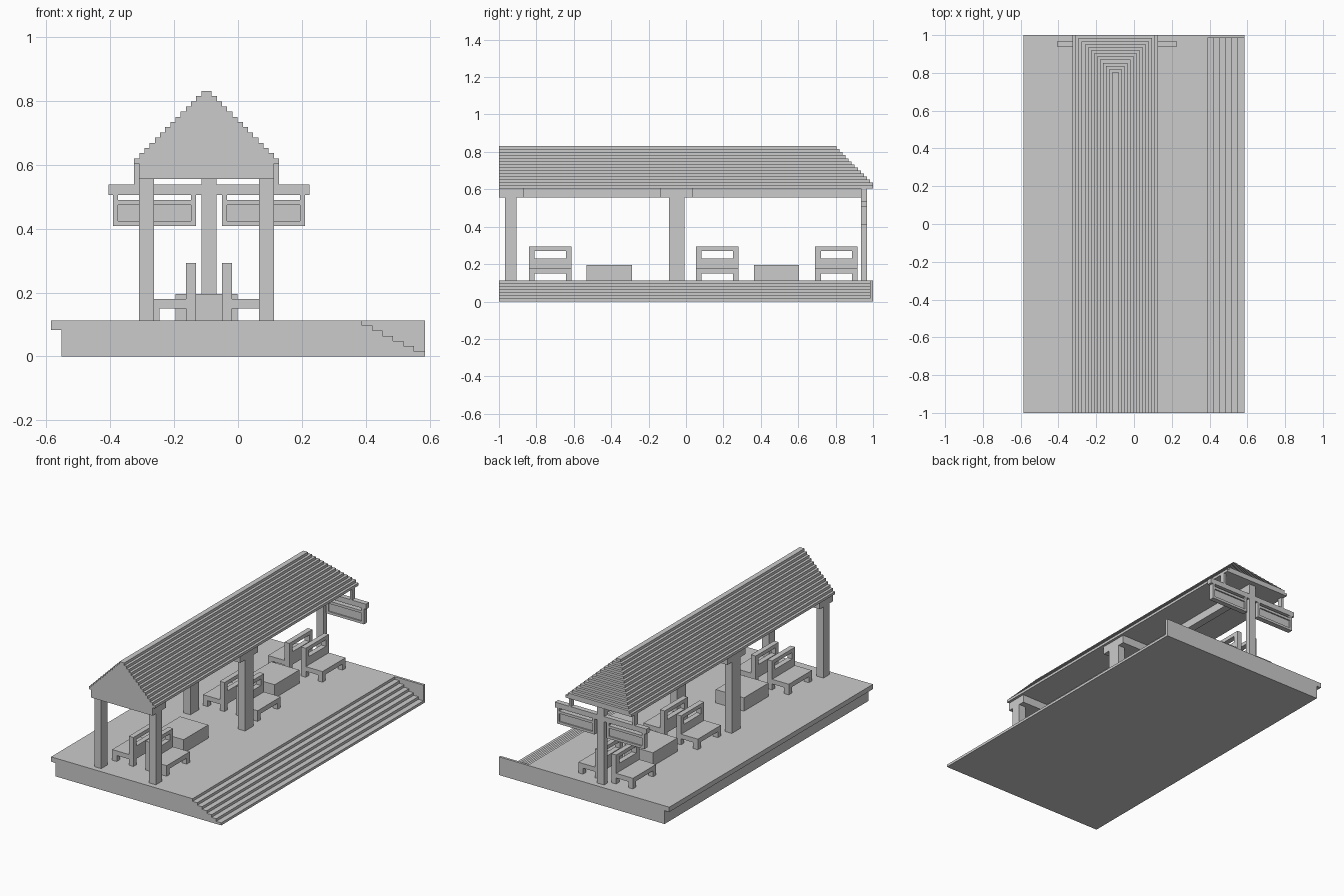
import bpy, bmesh

if "Cube" in bpy.data.objects:
    bpy.data.objects.remove(bpy.data.objects["Cube"])

CX = -0.0985      # roof centre line
BX = -0.0905      # bench / centre post line
DECK = 0.113      # platform top


def finish(name, bm):
    bmesh.ops.recalc_face_normals(bm, faces=bm.faces)
    me = bpy.data.meshes.new(name)
    bm.to_mesh(me)
    bm.free()
    ob = bpy.data.objects.new(name, me)
    bpy.context.collection.objects.link(ob)
    return ob


def boxes(name, *specs):
    """One object from boxes given as (x0, x1, y0, y1, z0, z1)."""
    bm = bmesh.new()
    for x0, x1, y0, y1, z0, z1 in specs:
        vs = bmesh.ops.create_cube(bm, size=1)["verts"]
        for v in vs:
            v.co.x = x0 if v.co.x < 0 else x1
            v.co.y = y0 if v.co.y < 0 else y1
            v.co.z = z0 if v.co.z < 0 else z1
    return finish(name, bm)


def extrude_y(name, profile, y0, y1):
    bm = bmesh.new()
    f = bm.faces.new([bm.verts.new((x, y0, z)) for x, z in profile])
    ext = bmesh.ops.extrude_face_region(bm, geom=[f])["geom"]
    bmesh.ops.translate(bm, vec=(0, y1 - y0, 0),
                        verts=[g for g in ext if isinstance(g, bmesh.types.BMVert)])
    return finish(name, bm)


# Platform: lip on the left, seven-level stair on the right
left = [(0.585, 0), (-0.553, 0), (-0.553, 0.083), (-0.585, 0.083), (-0.585, DECK)]
stairs = []
for i in range(6):
    x = 0.388 + i * 0.0325
    stairs += [(x, DECK - i * 0.0162), (x, DECK - (i + 1) * 0.0162)]
stairs.append((0.585, DECK - 6 * 0.0162))
extrude_y("platform", left + stairs, -1, 0.985)
extrude_y("platform_end_wall", left + [(0.585, DECK)], 0.985, 1)

# Roof: stepped layers, gabled at the front and hipped at the back
bm = bmesh.new()
rings = []
for k in range(14):
    hw, yb, z = 0.2268 - k * 0.0162, 1 - 0.0163 * max(0, k - 1), 0.604 + k * 0.0162
    for zz in (z, z + 0.0162):
        rings.append([bm.verts.new(p) for p in (
            (CX - hw, -1, zz), (CX + hw, -1, zz), (CX + hw, yb, zz), (CX - hw, yb, zz))])
for a, b in zip(rings, rings[1:]):
    for i in range(4):
        j = (i + 1) % 4
        f = bm.faces.new((a[i], a[j], b[j], b[i]))
        if f.calc_area() < 1e-7:
            bm.faces.remove(f)
bm.faces.new(rings[0][::-1])
bm.faces.new(rings[-1])
finish("roof", bm)

# Roof beams
XL, XR = -0.31, 0.113
boxes("front_cross_beam", (XL, XR, -1, -0.87, 0.555, 0.604))
boxes("middle_cross_beam", (XL, XR, -0.14, 0.037, 0.555, 0.604))
boxes("ridge_beam_front", (-0.115, -0.067, -0.87, -0.14, 0.555, 0.604))
boxes("ridge_beam_back", (-0.115, -0.067, 0.037, 0.968, 0.555, 0.604))

# Posts
for side, x in (("left", XL), ("right", XR - 0.047)):
    boxes(f"{side}_front_post", (x, x + 0.047, -0.967, -0.907, DECK, 0.555))
    boxes(f"{side}_middle_post", (x, x + 0.047, -0.092, -0.007, DECK, 0.555))
Y0, Y1 = 0.936, 0.968
boxes("back_post", (-0.115, -0.067, Y0, Y1, DECK, 0.555))

# Sign beam, its hangers and two framed hanging signs
boxes("sign_beam", (-0.406, 0.224, Y0, Y1, 0.506, 0.538))
boxes("sign_beam_hangers",
      (-0.325, -0.31, Y0, Y1, 0.538, 0.604), (0.113, 0.128, Y0, Y1, 0.538, 0.604))
for side, a, b in (("left", -0.391, -0.131), ("right", -0.05, 0.21)):
    t = 0.016
    boxes(f"{side}_hanging_sign",
          (a, a + t, Y0, Y1, 0.409, 0.506), (b - t, b, Y0, Y1, 0.409, 0.506),
          (a + t, b - t, Y0, Y1, 0.409, 0.424), (a + t, b - t, Y0, Y1, 0.474, 0.49),
          (a + t, b - t, Y0 + 0.008, Y1 - 0.008, 0.424, 0.474))

# Back-to-back chairs
def chair(name, y0, y1, s):
    w = 0.03
    b0, b1, f0, f1 = 0.0405, 0.0725, 0.1555, 0.1875   # distances from bench line
    parts = [(b0, f1, y0, y1, 0.15, 0.179),
             (b0, b1, y0, y1, 0.179, 0.23), (b0, b1, y0, y1, 0.27, 0.293)]
    for ya, yb in ((y0, y0 + w), (y1 - w, y1)):
        parts += [(b0, b1, ya, yb, 0.23, 0.27),
                  (b0, b1, ya, yb, DECK, 0.15), (f0, f1, ya, yb, DECK, 0.15)]
    boxes(name, *[(min(BX + s * p[0], BX + s * p[1]), max(BX + s * p[0], BX + s * p[1]), *p[2:])
                  for p in parts])


for row, y0 in (("front", -0.839), ("middle", 0.054), ("back", 0.691)):
    chair(f"{row}_left_chair", y0, y0 + 0.227, -1)
    chair(f"{row}_right_chair", y0, y0 + 0.227, 1)

# Low tables
for row, y0 in (("front", -0.531), ("back", 0.363)):
    boxes(f"{row}_table", (-0.196, -0.002, y0, y0 + 0.242, DECK, 0.196))
